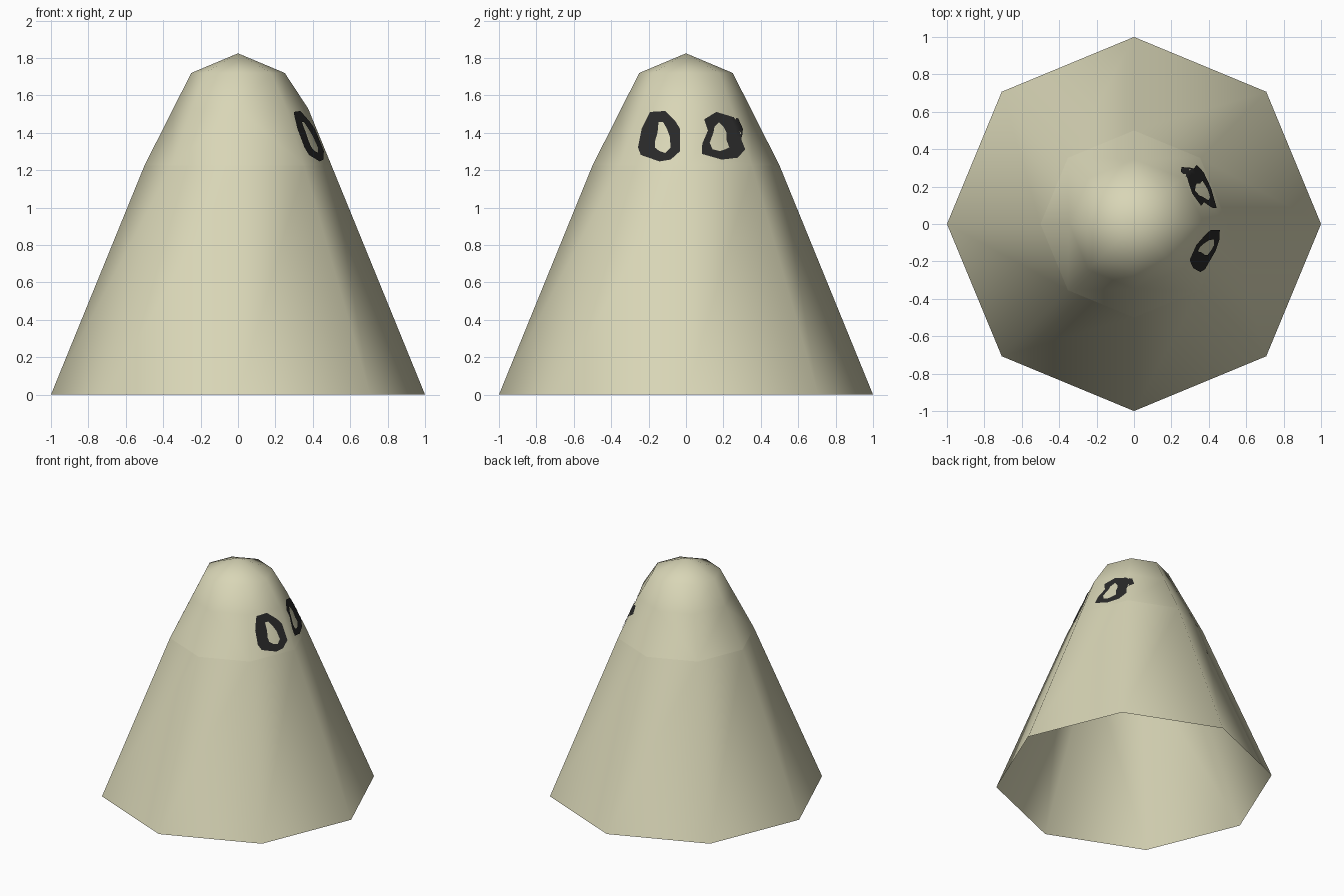
import bpy, bmesh, math
from mathutils import Vector
from mathutils.bvhtree import BVHTree

if "Cube" in bpy.data.objects:
    bpy.data.objects.remove(bpy.data.objects["Cube"])


def material(name, rgb):
    m = bpy.data.materials.new(name)
    m.diffuse_color = (*rgb, 1)
    m.use_nodes = True
    m.node_tree.nodes["Principled BSDF"].inputs["Base Color"].default_value = m.diffuse_color
    return m


cloth = material("pale khaki cloth", (0.69, 0.67, 0.47))
black = material("charcoal", (0.022, 0.022, 0.022))


def make_object(name, verts, faces, mat):
    me = bpy.data.meshes.new(name)
    me.from_pydata(verts, [], faces)
    me.materials.append(mat)
    for p in me.polygons:
        p.use_smooth = True
    ob = bpy.data.objects.new(name, me)
    bpy.context.collection.objects.link(ob)
    return ob


def ring(radius, z, n=8):
    return [Vector((radius * math.cos(2 * math.pi * i / n),
                    radius * math.sin(2 * math.pi * i / n), z)) for i in range(n)]


def bridge(a, b, n=8):
    # quads between two rings of n vertices starting at index a and b
    return [(a + i, a + (i + 1) % n, b + (i + 1) % n, b + i) for i in range(n)]


# Lower robe: open octagonal frustum
make_object("robe", ring(1, 0) + ring(0.5, 1.225), bridge(0, 8), cloth)

# Hood: two bands and a shallow pointed cap, with a slight bulge on the face side
middle = ring(0.346, 1.53)
middle[0].x = 0.375
for i in (1, 7):
    middle[i].x += 0.015
verts = ring(0.5, 1.225) + middle + ring(0.25, 1.72) + [Vector((0, 0, 1.825))]
faces = bridge(0, 8) + bridge(8, 16)
faces += [(16 + i, 16 + (i + 1) % 8, 24) for i in range(8)]
hood = make_object("hood", verts, faces, cloth)
bm = bmesh.new()
bm.from_mesh(hood.data)
bmesh.ops.triangulate(bm, faces=bm.faces[:])
bm.to_mesh(hood.data)
tree = BVHTree.FromBMesh(bm)
bm.free()


# Eyes: ragged black rings laid on the hood, outlines given as (y, z)
def eye(name, outer, inner, steps=5):
    def dense(loop, k=4):
        pts = [Vector(p) for p in loop]
        return [pts[i].lerp(pts[(i + 1) % len(pts)], j / k)
                for i in range(len(pts)) for j in range(k)]
    out, inn = dense(outer), dense(inner)
    n = len(out)
    vs, fs = [], []
    for s in range(steps + 1):
        for a, b in zip(out, inn):
            p = a.lerp(b, s / steps)
            hit, normal, _, _ = tree.ray_cast(Vector((3, p.x, p.y)), Vector((-1, 0, 0)))
            vs.append(hit + normal * 0.005)
        if s:
            fs += bridge((s - 1) * n, s * n, n)
    make_object(name, vs, fs, black)


eye("left_eye",
    [(-.19, 1.51), (-.11, 1.515), (-.055, 1.46), (-.03, 1.42), (-.03, 1.30),
     (-.08, 1.255), (-.14, 1.245), (-.24, 1.28), (-.255, 1.32), (-.235, 1.42)],
    [(-.145, 1.455), (-.12, 1.455), (-.10, 1.42), (-.085, 1.38), (-.08, 1.32),
     (-.11, 1.29), (-.14, 1.30), (-.165, 1.32), (-.165, 1.35), (-.15, 1.40)])
eye("right_eye",
    [(.16, 1.51), (.275, 1.475), (.30, 1.42), (.295, 1.36), (.315, 1.31),
     (.275, 1.265), (.19, 1.255), (.085, 1.285), (.085, 1.34), (.115, 1.41), (.095, 1.47)],
    [(.175, 1.455), (.20, 1.43), (.215, 1.40), (.215, 1.36), (.23, 1.32),
     (.21, 1.31), (.18, 1.30), (.14, 1.31), (.125, 1.345), (.145, 1.40), (.15, 1.43)])
